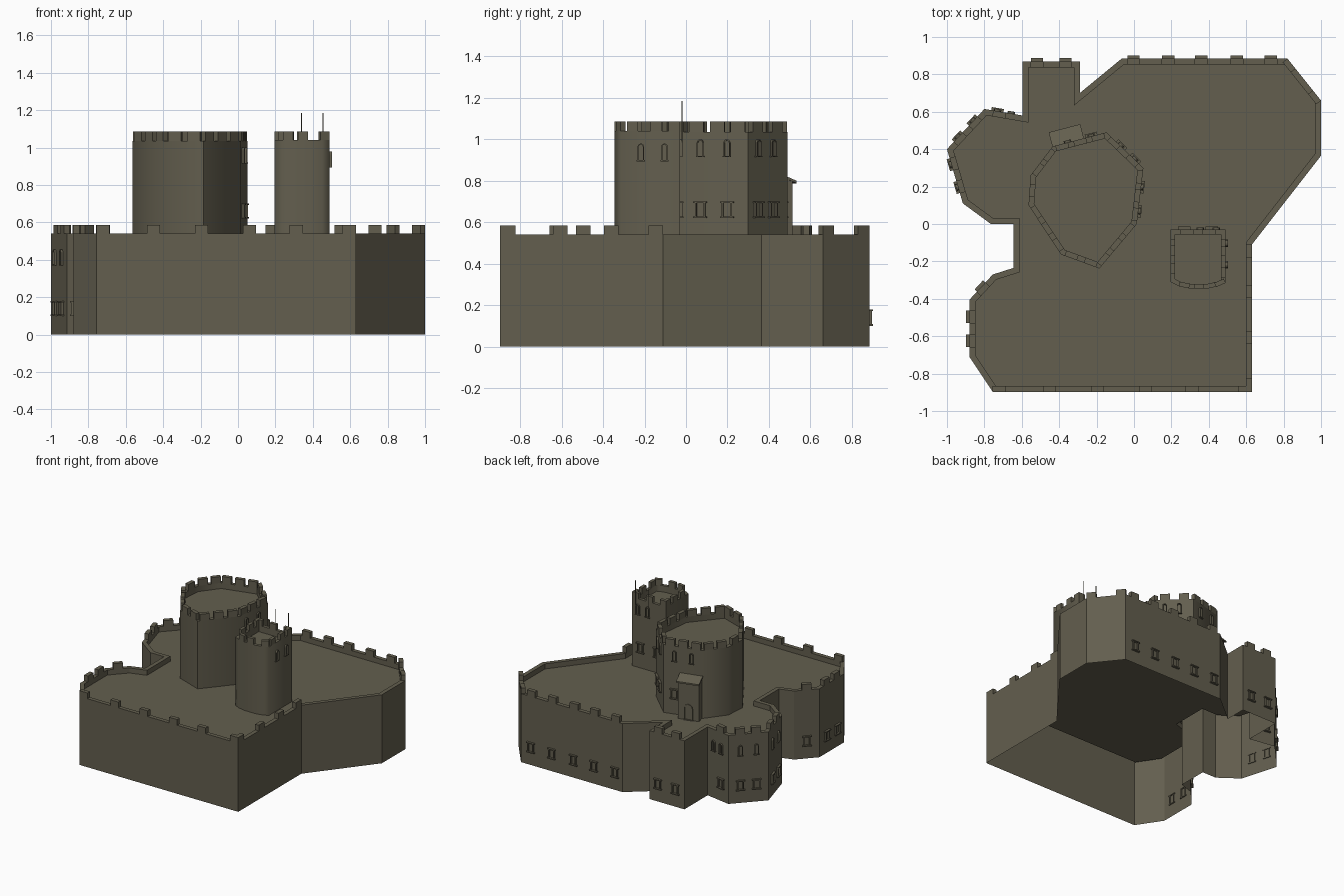
import bpy, bmesh, math
from mathutils import Vector

if "Cube" in bpy.data.objects:
    bpy.data.objects.remove(bpy.data.objects["Cube"])

stone = bpy.data.materials.new("dark olive stone")
stone.diffuse_color = (0.125, 0.113, 0.077, 1)
stone.use_nodes = True
stone.node_tree.nodes["Principled BSDF"].inputs["Base Color"].default_value = stone.diffuse_color


def finish(bm, name, smooth=None):
    bmesh.ops.recalc_face_normals(bm, faces=bm.faces)
    me = bpy.data.meshes.new(name)
    bm.to_mesh(me)
    bm.free()
    me.materials.append(stone)
    if smooth:
        me.polygons.foreach_set("use_smooth", [True] * len(me.polygons))
        me.set_sharp_from_angle(angle=math.radians(smooth))
    ob = bpy.data.objects.new(name, me)
    bpy.context.collection.objects.link(ob)
    return ob


def inset(pts, d):
    """Mitred inward offset of a counter-clockwise outline."""
    out = []
    for i, p in enumerate(pts):
        a, p, b = Vector(pts[i - 1]), Vector(p), Vector(pts[(i + 1) % len(pts)])
        u, v = (p - a).normalized(), (b - p).normalized()
        n1, n2 = Vector((-u.y, u.x)), Vector((-v.y, v.x))
        out.append(p + (n1 + n2) * d / (1 + n1.dot(n2)))
    return out


def walled_block(name, pts, z0, ztop, zdeck, th, smooth=None):
    """Outer wall, flat parapet ring, inner wall and sunken deck; open below."""
    bm = bmesh.new()
    inner = inset(pts, th)
    loops = [[bm.verts.new((p[0], p[1], z)) for p in src]
             for src, z in ((pts, z0), (pts, ztop), (inner, ztop), (inner, zdeck))]
    n = len(pts)
    for a, b in zip(loops, loops[1:]):
        for i in range(n):
            j = (i + 1) % n
            bm.faces.new((a[i], a[j], b[j], b[i]))
    bm.faces.new(loops[-1])
    return finish(bm, name, smooth)


class Side:
    """Local frame on one wall side: s along it, o outward, z up."""
    def __init__(self, pts, i):
        self.a, b = Vector(pts[i]), Vector(pts[(i + 1) % len(pts)])
        self.length = (b - self.a).length
        self.u = (b - self.a).normalized()
        self.n = Vector((self.u.y, -self.u.x))

    def at(self, s, o, z):
        p = self.a + self.u * s + self.n * o
        return (p.x, p.y, z)


def prism(bm, side, poly, o0, o1):
    """Extrude a (s, z) polygon from depth o0 to o1."""
    back = [bm.verts.new(side.at(s, o0, z)) for s, z in poly]
    front = [bm.verts.new(side.at(s, o1, z)) for s, z in poly]
    bm.faces.new(back[::-1])
    bm.faces.new(front)
    for i in range(len(poly)):
        j = (i + 1) % len(poly)
        bm.faces.new((back[i], back[j], front[j], front[i]))


def bar(bm, side, s0, s1, z0, z1, o0, o1):
    prism(bm, side, [(s0, z0), (s1, z0), (s1, z1), (s0, z1)], o0, o1)


def merlons(name, pts, spots, z0, z1, width, th):
    bm = bmesh.new()
    for i, ts in spots.items():
        sd = Side(pts, i)
        for t in ts:
            s = min(max(t * sd.length, width / 2), sd.length - width / 2)
            bar(bm, sd, s - width / 2, s + width / 2, z0, z1, -th, 0)
    finish(bm, name)


def even(pts, spacing):
    spots = {}
    for i in range(len(pts)):
        n = max(1, round(Side(pts, i).length / spacing))
        spots[i] = [(k + 0.5) / n for k in range(n)]
    return spots


def square_window(bm, sd, t, z, w=0.05, h=0.08):
    s = t * sd.length
    f, o0, o1 = 0.008, -0.006, 0.013
    bar(bm, sd, s - w / 2, s - w / 2 + f, z - h / 2, z + h / 2, o0, o1)
    bar(bm, sd, s + w / 2 - f, s + w / 2, z - h / 2, z + h / 2, o0, o1)
    for zz in (z - h / 2, z + h / 2 - f):
        bar(bm, sd, s - w / 2 - 0.008, s + w / 2 + 0.008, zz, zz + f, o0, o1 + 0.004)


def lancet(bm, sd, t, z, w=0.032, h=0.08, f=0.006, o1=0.012):
    s = t * sd.length

    def arch(r):
        pts = [(s - r, z - h / 2)]
        for k in range(7):
            a = math.pi * (1 - k / 6)
            pts.append((s + r * math.cos(a), z + h / 2 - w / 2 + r * math.sin(a)))
        return pts + [(s + r, z - h / 2)]
    A, B = arch(w / 2), arch(w / 2 - f)
    for k in range(len(A) - 1):
        prism(bm, sd, [A[k], A[k + 1], B[k + 1], B[k]], -0.006, o1)
    bar(bm, sd, s - w / 2 - 0.004, s + w / 2 + 0.004, z - h / 2 - f, z - h / 2, -0.006, o1)


def windows(name, pts, squares, lancets, zs, zl):
    bm = bmesh.new()
    for i, ts in squares.items():
        for t in ts:
            square_window(bm, Side(pts, i), t, zs)
    for i, ts in lancets.items():
        for t in ts:
            lancet(bm, Side(pts, i), t, zl)
    finish(bm, name)


# Curtain wall with its deck
CURTAIN = [(-.756, -.897), (.63, -.897), (.63, -.11), (1, .365), (1, .66), (.82, .885),
           (-.065, .885), (-.29, .70), (-.29, .87), (-.595, .87), (-.595, .58), (-.80, .615),
           (-1, .40), (-.915, .11), (-.765, 0), (-.645, 0), (-.645, -.235), (-.755, -.27),
           (-.88, -.405), (-.88, -.71)]
walled_block("curtain_wall", CURTAIN, 0, .54, .50, .032)
merlons("curtain_merlons", CURTAIN,
        {0: [.02, .22, .405, .59, .77, 1], 1: [.05, .37, .68, 1], 4: [0, 1],
         5: [.1, .305, .52, .72, .93], 8: [.25, .75], 10: [.6], 11: [.3, .7],
         12: [.28, .7], 17: [.5], 18: [.3, .72]}, .54, .585, .07, .032)
windows("curtain_windows", CURTAIN,
        {5: [.1, .305, .52, .72, .93], 8: [.25, .75], 10: [.66], 11: [.3, .7],
         12: [.28, .7], 17: [.5], 18: [.3, .72]},
        {10: [.3, .66], 11: [.3, .7], 12: [.28, .7]}, .14, .415)

# Round keep
KEEP = [(-.564, .10), (-.39, -.163), (-.185, -.238), (.015, 0), (.05, .30),
        (-.147, .49), (-.435, .415), (-.553, .26)]
walled_block("keep", KEEP, .50, 1.035, .99, .03, 52)
merlons("keep_merlons", KEEP, even(KEEP, .11), 1.035, 1.085, .07, .03)
windows("keep_windows", KEEP, {3: [.23, .66], 4: [.24, .62], 5: [.28]},
        {3: [.23, .66], 4: [.24, .62], 5: [.28, .72]}, .66, .96)

# Porch on the back of the keep, with a lean-to roof and arched door
back = Side(KEEP, 5)
s0, s1, depth = back.length * .44, back.length * .985, .06
bm = bmesh.new()
for a, b, d, low in ((s0, s1, depth, None), (s0 - .006, s1 + .006, depth + .018, .012)):
    zi, zo = (.83, .80) if low is None else (.842, .80)
    ring = []
    for s in (a, b):
        ring.append([bm.verts.new(back.at(s, o, z)) for o, z in
                     ((-.02, .5 if low is None else zi - low), (d, .5 if low is None else zo - low),
                      (d, zo), (-.02, zi))])
    bm.faces.new(ring[0])
    bm.faces.new(ring[1][::-1])
    for k in range(4):
        m = (k + 1) % 4
        bm.faces.new((ring[0][k], ring[0][m], ring[1][m], ring[1][k]))
finish(bm, "keep_porch")

porch_front = [back.at(0, depth, 0)[:2], back.at(back.length, depth, 0)[:2]]
bm = bmesh.new()
lancet(bm, Side(porch_front, 0), .71, .565, w=.07, h=.12, f=.008, o1=.008)
finish(bm, "porch_door")

# Small turret with a bowed front
TURRET = [(.195, -.03), (.195, -.31), (.24, -.333), (.30, -.345), (.395, -.345),
          (.45, -.333), (.49, -.315), (.49, -.03)]
walled_block("turret", TURRET, .50, 1.04, .99, .025, 75)
merlons("turret_merlons", TURRET,
        {0: [0, .4, .75], 2: [0], 3: [.5], 5: [.5], 6: [.2, .6, 1], 7: [.05, .5, .95]},
        1.04, 1.085, .055, .025)
windows("turret_windows", TURRET, {7: [.25, .75]}, {7: [.17, .46]}, .66, .96)
windows("turret_side_windows", TURRET, {}, {6: [.34, .74]}, .66, .94)

# Thin flag poles
for k, x in enumerate((.34, .455)):
    bpy.ops.mesh.primitive_cylinder_add(vertices=6, radius=.0025, depth=.2, location=(x, -.02, 1.085))
    pole = bpy.context.object
    pole.name = f"flag_pole_{k + 1}"
    pole.data.materials.append(stone)
